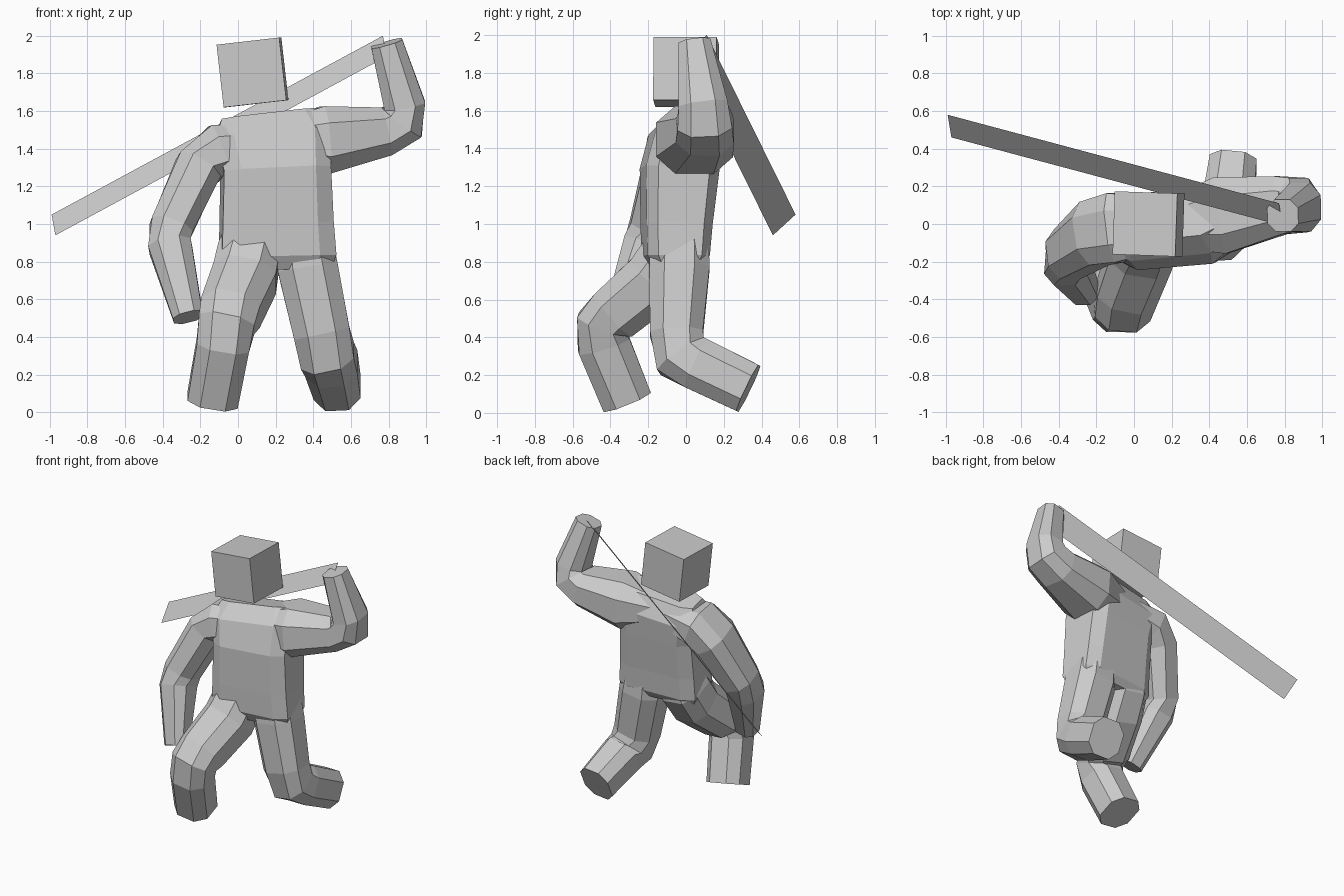
import bpy, bmesh
from math import radians
from mathutils import Vector


def make_object(name, bm):
    me = bpy.data.meshes.new(name)
    bm.to_mesh(me)
    bm.free()
    ob = bpy.data.objects.new(name, me)
    bpy.context.collection.objects.link(ob)
    return ob


def tube(name, side, stations, flat=0.5):
    """Eight-sided loft; each station is (x, y, z, half width along side, half depth)."""
    bm = bmesh.new()
    pts = [Vector(s[:3]) for s in stations]
    octagon = [(1, flat), (flat, 1), (-flat, 1), (-1, flat),
               (-1, -flat), (-flat, -1), (flat, -1), (1, -flat)]
    rings = []
    for i, (p, st) in enumerate(zip(pts, stations)):
        t = (pts[min(i + 1, len(pts) - 1)] - pts[max(i - 1, 0)]).normalized()
        s = Vector(side)
        s = (s - t * s.dot(t)).normalized()
        n = t.cross(s)
        rings.append([bm.verts.new(p + s * st[3] * u + n * st[4] * v) for u, v in octagon])
    for a, b in zip(rings, rings[1:]):
        for i in range(8):
            j = (i + 1) % 8
            bm.faces.new((a[i], a[j], b[j], b[i]))
    bm.faces.new(rings[0])
    bm.faces.new(rings[-1])
    bmesh.ops.recalc_face_normals(bm, faces=bm.faces)
    return make_object(name, bm)


# Torso, tilted at the shoulders
body = tube("body", (1, 0.08, 0), [
    (0.21, -0.05, 0.77, 0.28, 0.13), (0.21, -0.055, 0.83, 0.305, 0.165),
    (0.205, -0.05, 1.0, 0.295, 0.175), (0.20, -0.035, 1.28, 0.285, 0.195),
    (0.18, 0.0, 1.46, 0.31, 0.18), (0.165, 0.02, 1.575, 0.26, 0.10)], 0.7)

# Limbs
limbs = [
    tube("back_leg", (1, 0, 0), [
        (0.335, -0.03, 1.08, 0.13, 0.14), (0.37, -0.035, 0.77, 0.16, 0.16),
        (0.445, -0.05, 0.42, 0.15, 0.14), (0.475, -0.02, 0.30, 0.145, 0.15),
        (0.495, 0.06, 0.26, 0.14, 0.14), (0.527, 0.33, 0.13, 0.125, 0.135)]),
    tube("front_leg", (1, 0, 0), [
        (0.08, -0.02, 1.02, 0.13, 0.12), (0.06, -0.07, 0.85, 0.165, 0.165),
        (0.035, -0.16, 0.71, 0.17, 0.165),
        (-0.04, -0.37, 0.53, 0.16, 0.15), (-0.06, -0.44, 0.47, 0.15, 0.14),
        (-0.08, -0.435, 0.36, 0.14, 0.14), (-0.135, -0.315, 0.065, 0.135, 0.135)]),
    tube("raised_arm", (0, 1, 0), [
        (0.12, 0.0, 1.44, 0.11, 0.08), (0.46, 0.045, 1.445, 0.205, 0.18),
        (0.78, 0.10, 1.49, 0.155, 0.13), (0.87, 0.10, 1.54, 0.145, 0.13),
        (0.885, 0.09, 1.63, 0.13, 0.11), (0.79, 0.045, 1.96, 0.085, 0.085)]),
    tube("lowered_arm", (0, 1, 0), [
        (0.16, 0.0, 1.44, 0.14, 0.09), (-0.10, -0.02, 1.39, 0.185, 0.14),
        (-0.21, -0.05, 1.30, 0.175, 0.125), (-0.355, -0.16, 0.98, 0.14, 0.115),
        (-0.36, -0.205, 0.88, 0.13, 0.115), (-0.265, -0.36, 0.505, 0.075, 0.08)]),
]

# Fuse the limbs into the torso
bpy.context.view_layer.objects.active = body
for limb in limbs:
    mod = body.modifiers.new("join_" + limb.name, 'BOOLEAN')
    mod.operation = 'UNION'
    mod.solver = 'EXACT'
    mod.object = limb
    bpy.ops.object.modifier_apply(modifier=mod.name)
for limb in limbs:
    bpy.data.objects.remove(limb)

# Head
bm = bmesh.new()
bmesh.ops.create_cube(bm, size=0.335)
head = make_object("head", bm)
head.location = (0.077, 0.0, 1.805)
head.rotation_euler = (0, radians(-6.5), radians(-2))

# Flat blade held behind the back
bm = bmesh.new()
bm.faces.new([bm.verts.new(c) for c in (
    (-0.99, 0.58, 1.05), (-0.97, 0.46, 0.94), (0.79, -0.01, 1.89), (0.77, 0.11, 2.0))])
make_object("blade", bm)
